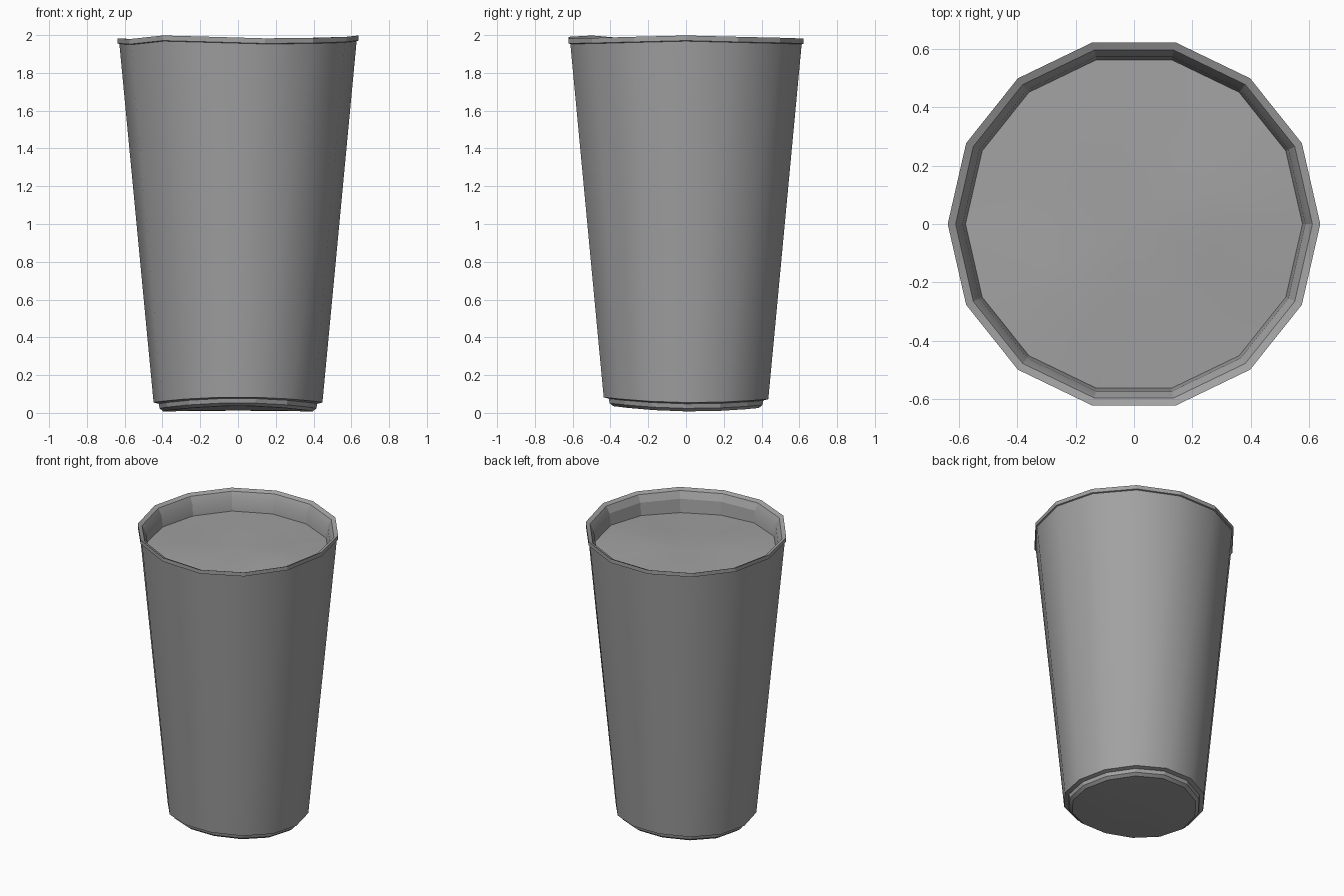
import bpy
import bmesh
import math

SIDES = 14

default_cube = bpy.data.objects.get("Cube")
if default_cube:
    bpy.data.objects.remove(default_cube)

grey = bpy.data.materials.new("mid_grey")
grey.use_nodes = True
grey.diffuse_color = (0.36, 0.36, 0.36, 1)
grey.node_tree.nodes["Principled BSDF"].inputs["Base Color"].default_value = grey.diffuse_color

# Uneven rim height around the cup, in thousandths
RIM_WAVE = [10, 3, -2, -6, -7, -8, -8, -5, -9, 10, 3, -5, -3, 3]


def rim_wave(i):
    return RIM_WAVE[i % SIDES] / 1000


def foot_wave(i):
    a = math.tau * i / SIDES
    return -0.012 * math.cos(2 * a) - 0.005 * math.sin(a)


def lid_wave(i):
    a = math.tau * i / SIDES
    return 0.01 * math.sin(2 * a + 0.6) + 0.006 * math.cos(3 * a)


def turned(name, rings, cap=None, angle=40):
    """Loft rings of (radius, height, wave); cap is the centre height of the last ring."""
    bm = bmesh.new()
    loops = [[bm.verts.new((r * math.cos(math.tau * i / SIDES),
                            r * math.sin(math.tau * i / SIDES),
                            z + wave(i))) for i in range(SIDES)]
             for r, z, wave in rings]
    for low, high in zip(loops, loops[1:]):
        for i in range(SIDES):
            j = (i + 1) % SIDES
            bm.faces.new((low[i], low[j], high[j], high[i]))
    if cap is not None:
        centre = bm.verts.new((0, 0, cap))
        last = loops[-1]
        for i in range(SIDES):
            bm.faces.new((last[i], last[(i + 1) % SIDES], centre))
    mesh = bpy.data.meshes.new(name)
    bm.to_mesh(mesh)
    bm.free()
    mesh.materials.append(grey)
    obj = bpy.data.objects.new(name, mesh)
    bpy.context.collection.objects.link(obj)
    bpy.ops.object.select_all(action="DESELECT")
    obj.select_set(True)
    bpy.context.view_layer.objects.active = obj
    bpy.ops.object.shade_smooth_by_angle(angle=math.radians(angle))
    return obj


# Tapered wall
turned("cup_wall", [(0.447, 0.067, foot_wave), (0.628, 1.958, rim_wave)])

# Lip, its bevelled top and the inner wall down to the lid
turned("rim", [(0.628, 1.958, rim_wave), (0.637, 1.961, rim_wave),
               (0.637, 1.988, rim_wave), (0.61, 1.976, rim_wave),
               (0.586, 1.93, rim_wave), (0.576, 1.85, lid_wave)], angle=20)

# Slightly wavy recessed lid
turned("lid", [(0.576, 1.85, lid_wave), (0.3, 1.857, lid_wave)], cap=1.855)

# Stepped foot: drawn from the base up so its faces point outward
foot = turned("foot", [(0.447, 0.067, foot_wave), (0.42, 0.06, foot_wave),
                       (0.415, 0.036, foot_wave), (0.395, 0.02, foot_wave)],
              cap=0.012, angle=20)
foot.data.flip_normals()
